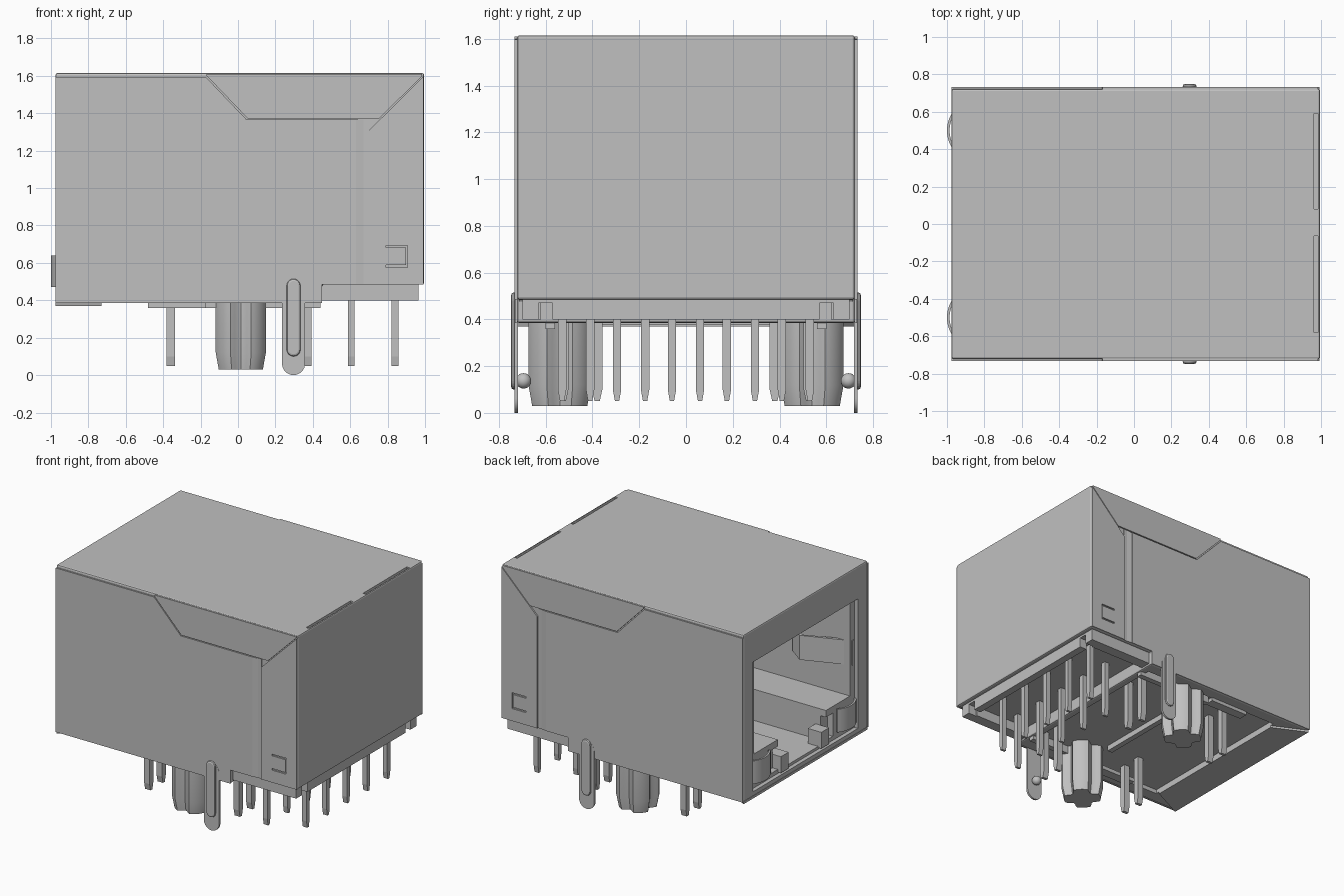
import bpy, bmesh, math
from mathutils import Matrix

old = bpy.data.objects.get("Cube")
if old:
    bpy.data.objects.remove(old, do_unlink=True)

grey = bpy.data.materials.new("light_grey")
grey.use_nodes = True
grey.diffuse_color = (0.53, 0.53, 0.53, 1)
grey.node_tree.nodes["Principled BSDF"].inputs["Base Color"].default_value = (0.53, 0.53, 0.53, 1)


def finish(name, bm, smooth=False):
    bmesh.ops.recalc_face_normals(bm, faces=bm.faces)
    mesh = bpy.data.meshes.new(name)
    bm.to_mesh(mesh)
    bm.free()
    mesh.materials.append(grey)
    ob = bpy.data.objects.new(name, mesh)
    bpy.context.collection.objects.link(ob)
    if smooth:
        bpy.ops.object.select_all(action="DESELECT")
        ob.select_set(True)
        bpy.context.view_layer.objects.active = ob
        bpy.ops.object.shade_smooth_by_angle(angle=math.radians(35))
    return ob


def prism(name, pts, axis, lo, hi, smooth=False):
    """Extrude a 2D outline along x, y or z."""
    place = {"x": lambda a, b, h: (h, a, b),
             "y": lambda a, b, h: (a, h, b),
             "z": lambda a, b, h: (a, b, h)}[axis]
    bm = bmesh.new()
    face = bm.faces.new([bm.verts.new(place(a, b, lo)) for a, b in pts])
    ext = bmesh.ops.extrude_face_region(bm, geom=[face])
    move = place(0, 0, hi - lo)
    bmesh.ops.translate(bm, vec=move, verts=[g for g in ext["geom"] if isinstance(g, bmesh.types.BMVert)])
    return finish(name, bm, smooth)


def box(name, x0, x1, y0, y1, z0, z1):
    return prism(name, [(x0, y0), (x1, y0), (x1, y1), (x0, y1)], "z", z0, z1)


def cut(target, cutter):
    mod = target.modifiers.new("cut", "BOOLEAN")
    mod.operation = "DIFFERENCE"
    mod.solver = "EXACT"
    mod.object = cutter
    cutter.hide_render = True
    bpy.context.view_layer.objects.active = target
    bpy.ops.object.modifier_apply(modifier=mod.name)
    bpy.data.objects.remove(cutter, do_unlink=True)


def bevel(ob, width, segments=2):
    mod = ob.modifiers.new("bevel", "BEVEL")
    mod.width = width
    mod.segments = segments
    mod.limit_method = "ANGLE"
    bpy.context.view_layer.objects.active = ob
    bpy.ops.object.modifier_apply(modifier=mod.name)


def stadium(cx, z0, z1, r, n=10):
    low = [(cx + r * math.cos(math.pi + math.pi * i / n), z0 + r + r * math.sin(math.pi + math.pi * i / n)) for i in range(n + 1)]
    high = [(cx + r * math.cos(math.pi * i / n), z1 - r + r * math.sin(math.pi * i / n)) for i in range(n + 1)]
    return low + high


# Shield and housing body with the stepped lower edge
body = prism("shield_body", [(-.975, .385), (.45, .385), (.45, .485), (.995, .485),
                             (.995, 1.615), (-.975, 1.615)], "y", -.722, .722)
bevel(body, .01)
cut(body, box("mouth_cut", -1.1, -.945, -.61, .61, .42, 1.375))
cut(body, box("plug_cut", -1.1, .15, -.56, .56, .67, 1.37))
cut(body, box("latch_cut", -1.1, -.02, -.28, .28, .44, .72))
cut(body, box("ledge_cut", -1.1, -.9, -.36, .36, .45, .62))
cut(body, box("base_cut", -.73, .4, -.63, .63, .3, .415))
for y0, y1 in ((-.58, -.065), (.08, .59)):
    cut(body, box("top_slot_cut", .963, .985, y0, y1, 1.57, 1.7))

# Rear foot of the housing, open underneath
foot = box("rear_foot", .45, .965, -.7, .7, .4, .49)
cut(foot, box("foot_cut", .3, .91, -.62, .62, .3, .47))
for s in (-1, 1):
    cut(foot, box("foot_notch_cut", .9, 1.1, s * .6 - .03, s * .6 + .03, .3, .47))

# Underside lips and ribs
prism("front_lip", [(-.975, -.72), (-.975, .72), (-.73, .6), (-.73, -.6)], "z", .37, .388)
box("cross_rib", -.12, -.08, -.38, .38, .375, .42)
for s, side in ((1, "left"), (-1, "right")):
    def at(a, b):
        return sorted((s * a, s * b))

    # Folded side panels with narrow seams
    prism(side + "_main_panel", [(-.975, .385), (.45, .385), (.45, .485), (.63, .485), (.63, 1.366),
                                 (.046, 1.366), (-.172, 1.594), (-.975, 1.594)], "y", *at(.72, .732))
    prism(side + "_top_flap", [(-.168, 1.611), (-.168, 1.601), (.051, 1.373), (.757, 1.373), (.985, 1.6),
                               (.985, 1.611)], "y", *at(.72, .733))
    wrap = prism(side + "_rear_wrap", [(.7, .485), (.992, .485), (.992, 1.598), (.7, 1.308)], "y", *at(.72, .733))
    for z in (.582, .688):
        cut(wrap, box("catch_cut", .79, .905, *at(.7, .75), z - .006, z + .006))
    cut(wrap, box("catch_end_cut", .899, .905, *at(.7, .75), .58, .69))
    prism(side + "_panel_bend", [(.628, s * .72), (.628, s * .732), (.672, s * .725), (.7, s * .725),
                                 (.7, s * .72)], "z", .485, 1.366)

    # Bent lip and rounded rod below the side
    box(side + "_bottom_lip", -.48, -.17, *at(.57, .64), .36, .388)
    box(side + "_base_rail", -.17, .44, *at(.56, .6), .358, .42)

    # Ground tab with embossed rib and inner dimple
    prism(side + "_ground_tab", stadium(.297, 0, .5, .062), "y", *at(.718, .733), True)
    rib = prism(side + "_tab_rib", stadium(.297, .1, .515, .037), "y", *at(.725, .748))
    bevel(rib, .012)
    bm = bmesh.new()
    bmesh.ops.create_uvsphere(bm, u_segments=16, v_segments=10, radius=.033,
                              matrix=Matrix.Translation((.297, s * .695, .137)))
    finish(side + "_tab_dimple", bm, True)

    # Locating peg: fluted column with tapered end
    bm = bmesh.new()
    rings = []
    for z, k in ((.42, 1), (.12, 1), (.03, .88)):
        ring = []
        for i in range(48):
            t = math.tau * i / 48
            off = (t + math.pi / 4) % (math.pi / 2) - math.pi / 4
            r = .145 - .045 * max(0, 1 - (off / .36) ** 2)
            ring.append(bm.verts.new((.015 + k * r * math.cos(t), s * .54 + k * r * math.sin(t), z)))
        rings.append(ring)
    for a, b in zip(rings, rings[1:]):
        for i in range(48):
            bm.faces.new((a[i], a[(i + 1) % 48], b[(i + 1) % 48], b[i]))
    bm.faces.new(rings[0])
    bm.faces.new(rings[-1])
    finish(side + "_locating_peg", bm, True)

    # Curled spring at the mouth
    arc = [(-.826 - r * math.cos(a), s * .5 + r * math.sin(a))
           for r, steps in ((.174, range(-6, 7)), (.16, range(6, -7, -1)))
           for a in [i * .115 for i in steps]]
    prism(side + "_mouth_spring", arc, "z", .47, .64, True)

    # Side grounding finger and latch stop inside the mouth
    prism(side + "_finger", [(-.95, s * .6), (-.93, s * .6), (-.62, s * .47), (-.5, s * .55),
                             (-.49, s * .54), (-.61, s * .45), (-.95, s * .58)], "z", .89, 1.07)
    box(side + "_latch_stop", -.97, -.86, *at(.19, .28), .43, .55)

# Contact wires inside the socket
for i in range(8):
    y = (i - 3.5) * .094
    prism("contact_wire", [(-.5, 1.375), (-.46, 1.375), (.16, 1.06), (.16, 1.02)], "y", y - .018, y + .018)


# Solder pins with tapered ends
def pin(name, x, y, w):
    prism(name, [(y - w, .48), (y - w, .1), (y - w * .5, .05), (y + w * .5, .05),
                 (y + w, .1), (y + w, .48)], "x", x - w, x + w)


for i in range(5):
    pin("signal_pin", .605, -.53 + i * .235, .018)
    pin("signal_pin", .84, -.41 + i * .235, .018)
for x in (-.36, .37):
    for y in (-.525, -.38, .38, .525):
        pin("lamp_pin", x, y, .022)
